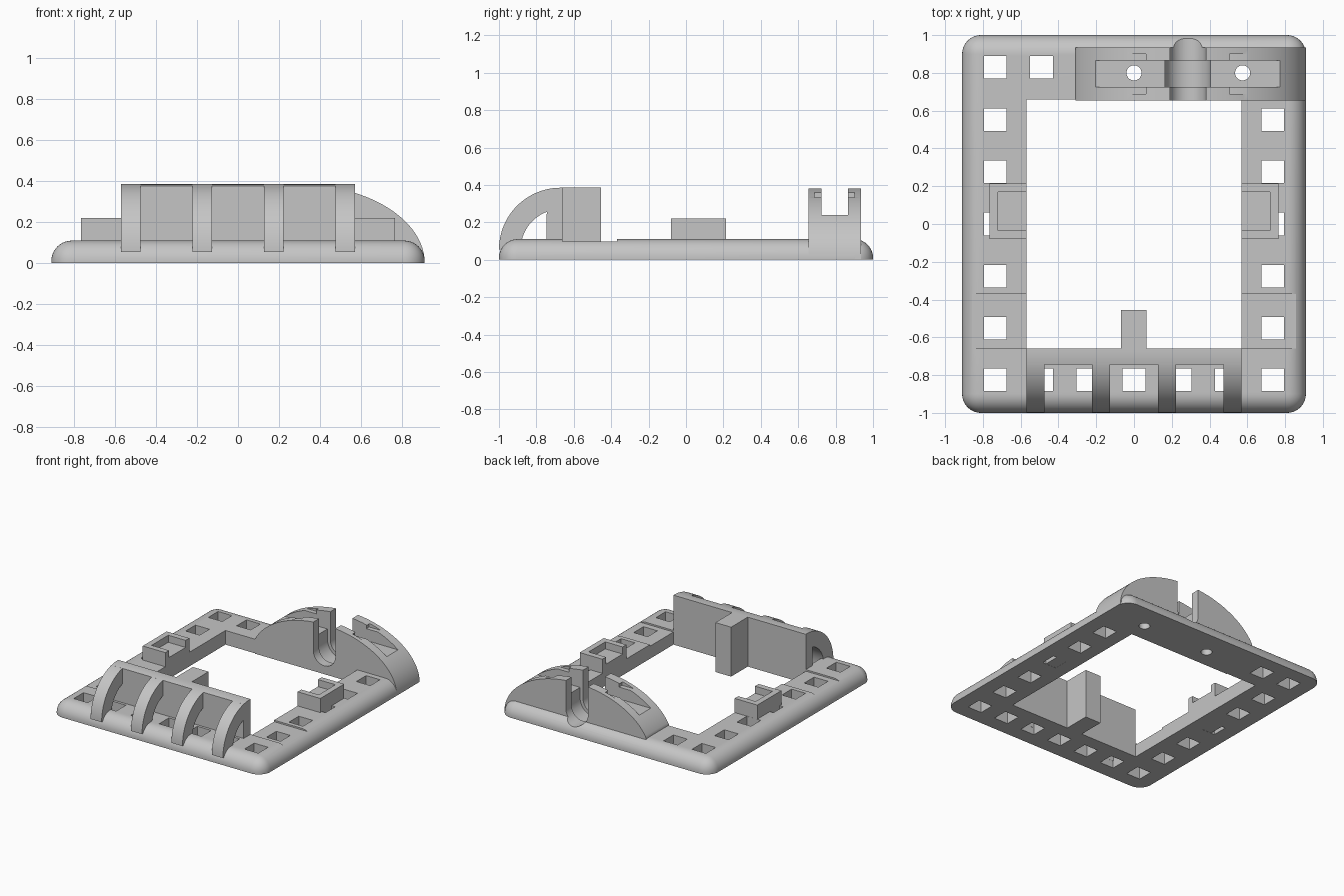
import bpy
import bmesh
from math import sin, cos, pi, radians
from mathutils import Vector

if "Cube" in bpy.data.objects:
    bpy.data.objects.remove(bpy.data.objects["Cube"], do_unlink=True)

GREY = (0.56, 0.56, 0.56, 1.0)
grey = bpy.data.materials.new("plain grey")
grey.use_nodes = True
grey.diffuse_color = GREY
grey.node_tree.nodes["Principled BSDF"].inputs["Base Color"].default_value = GREY


def finish(name, bm):
    bmesh.ops.recalc_face_normals(bm, faces=bm.faces[:])
    mesh = bpy.data.meshes.new(name)
    bm.to_mesh(mesh)
    bm.free()
    mesh.materials.append(grey)
    ob = bpy.data.objects.new(name, mesh)
    bpy.context.collection.objects.link(ob)
    return ob


def box(name, x, y, z):
    """Box between (low, high) pairs."""
    bm = bmesh.new()
    bmesh.ops.create_cube(bm, size=1)
    for v in bm.verts:
        v.co = [s[0] if c < 0 else s[1] for c, s in zip(v.co, (x, y, z))]
    return finish(name, bm)


def prism(name, points, axis, lo, hi):
    """Extrude a closed 2D profile along an axis."""
    place = {"x": lambda a, b: (lo, a, b),
             "y": lambda a, b: (a, lo, b),
             "z": lambda a, b: (a, b, lo)}[axis]
    step = Vector([hi - lo if axis == k else 0 for k in "xyz"])
    bm = bmesh.new()
    face = bm.faces.new([bm.verts.new(place(a, b)) for a, b in points])
    new = bmesh.ops.extrude_face_region(bm, geom=[face])["geom"]
    bmesh.ops.translate(bm, vec=step, verts=[v for v in new if isinstance(v, bmesh.types.BMVert)])
    return finish(name, bm)


def arc(cx, cy, rx, ry, start, end, n=24):
    angles = [radians(start + (end - start) * i / n) for i in range(n + 1)]
    return [(cx + rx * cos(t), cy + ry * sin(t)) for t in angles]


def cut(target, cutter, keep=False):
    mod = target.modifiers.new("cut", "BOOLEAN")
    mod.operation = "DIFFERENCE"
    mod.solver = "EXACT"
    mod.object = cutter
    bpy.context.view_layer.objects.active = target
    bpy.ops.object.modifier_apply(modifier=mod.name)
    if not keep:
        bpy.data.objects.remove(cutter, do_unlink=True)


parts = []

# Base frame with rounded outer edges
bm = bmesh.new()
bmesh.ops.create_cube(bm, size=1)
for v in bm.verts:
    v.co = (v.co.x * 1.82, v.co.y * 2, 0.11 if v.co.z > 0 else 0)
edges = [e for e in bm.edges if max(v.co.z for v in e.verts) > 0.05]
bmesh.ops.bevel(bm, geom=edges, offset=0.1, segments=10, profile=0.5, affect="EDGES")
frame = finish("base_frame", bm)
parts.append(frame)
cut(frame, box("opening", (-0.57, 0.57), (-0.66, 0.66), (-1, 1)))

# Square holes round the border, and shallow recesses on the sides
STEP_X, STEP_Y, HALF = 0.245, 0.276, 0.06
spots = [(i * STEP_X, -0.825) for i in range(-3, 4)]
spots += [(s * 3 * STEP_X, j * STEP_Y) for s in (-1, 1) for j in range(-2, 3)]
spots += [(-3 * STEP_X, 0.83), (-2 * STEP_X, 0.83)]
for x, y in spots:
    cut(frame, box("hole", (x - HALF, x + HALF), (y - HALF, y + HALF), (-1, 1)))
for x in ((-0.9, -0.5), (0.5, 0.9)):
    cut(frame, box("recess", x, (-0.66, -0.37), (0.098, 1)))

# Side clips, open towards the middle
for side, s in (("left", 1), ("right", -1)):
    def span(a, b):
        return tuple(sorted((s * a, s * b)))
    clip = box(side + "_clip", span(0.57, 0.765), (-0.08, 0.215), (0.001, 0.22))
    cut(clip, box("pocket", span(0.5, 0.72), (-0.035, 0.17), (0.165, 1)))
    parts.append(clip)

# Front wall with its centre tab
RIB_Y, RIB_Z, RIB_R = -0.67, 0.055, 0.33
wall = [(-0.66, 0), (-0.66, RIB_Z + RIB_R)]
wall += arc(RIB_Y, RIB_Z, RIB_R, RIB_R, 90, 103, 4) + [(-0.745, 0)]
parts.append(prism("front_wall", wall, "x", -0.57, 0.57))
parts.append(box("centre_tab", (-0.07, 0.065), (-0.67, -0.455), (0, 0.385)))

# Curved ribs in front of the wall
rib = arc(RIB_Y, RIB_Z, RIB_R, RIB_R, 90, 180)
rib += arc(RIB_Y, RIB_Z, 0.214, 0.214, 180, 90)
for i in range(4):
    x = -0.5225 + i * 0.3483
    parts.append(prism("rib_%d" % (i + 1), rib, "x", x - 0.0475, x + 0.0475))

# Arched rear mount with a long channel
MID = 0.285
dome = arc(MID, 0, 0.625, 0.385, 0, 180, 64)
mount = prism("rear_mount", dome, "y", 0.655, 0.935)
cut(mount, box("left_trim", (-1, -0.31), (0, 2), (-1, 1)))
cut(mount, box("channel", (-0.6, 1.2), (0.725, 0.865), (0.24, 1)))
parts.append(mount)

# Side slots in the channel walls
for x in ((-0.2, 0.07), (0.5, 0.77)):
    cut(mount, box("side_slot", x, (0.688, 0.9), (0.332, 0.36)))

# Round-bottomed rod slot and the wider groove across its middle
for r, lo, hi in ((0.095, 0.5, 1.2), (0.12, 0.725, 0.865)):
    top = 1 if r < 0.1 else 0.3
    outline = arc(MID, 0.16, r, r, 180, 360) + [(MID + r, top), (MID - r, top)]
    slot = prism("rod_slot", outline, "y", lo, hi)
    cut(frame, slot, keep=True)
    cut(mount, slot)

# Screw holes through mount and frame
for x in (0, 0.575):
    screw = prism("screw_hole", arc(x, 0.8, 0.04, 0.04, 0, 350, 35), "z", -1, 1)
    cut(frame, screw, keep=True)
    cut(mount, screw)

# Smooth curves, sharp corners
bpy.ops.object.select_all(action="DESELECT")
for ob in parts:
    ob.select_set(True)
bpy.context.view_layer.objects.active = frame
bpy.ops.object.shade_smooth_by_angle(angle=radians(30))
